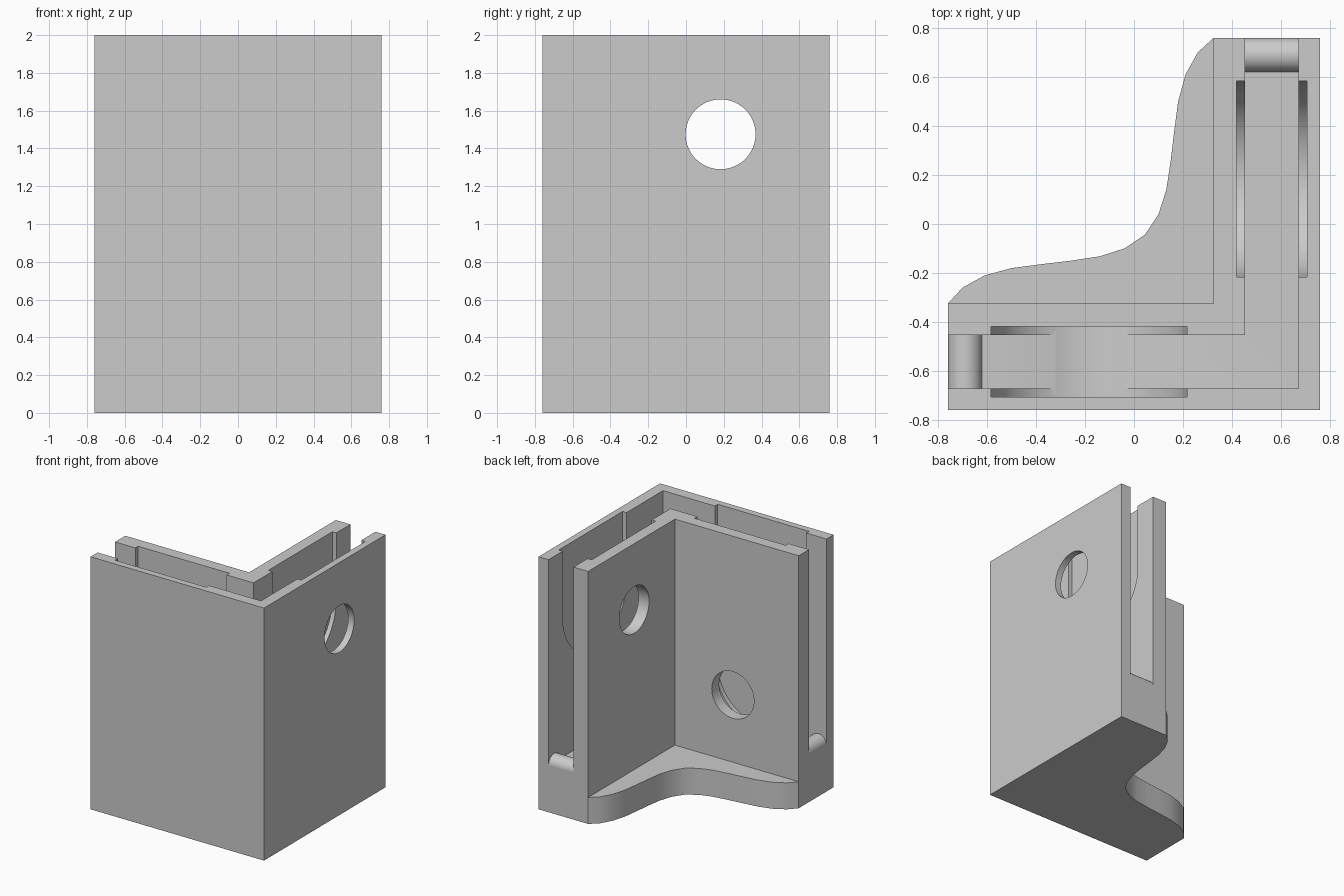
import bpy, bmesh, math

cube = bpy.data.objects.get("Cube")
if cube:
    bpy.data.objects.remove(cube, do_unlink=True)

HALF, HEIGHT = 0.76, 2.0
SLOT_IN, SLOT_OUT, INNER = 0.453, 0.672, 0.325
FLOOR, FLANGE = 0.37, 0.21
HOLE_U, HOLE_R, RECESS_R, RECESS_DEPTH = -0.183, 0.185, 0.4, 0.035

grey = bpy.data.materials.new("plain_grey")
grey.use_nodes = True
COLOUR = (0.6, 0.6, 0.6, 1)
grey.diffuse_color = COLOUR
grey.node_tree.nodes["Principled BSDF"].inputs["Base Color"].default_value = COLOUR


def prism(name, outline, low, high, place):
    """Extrude a 2D outline from low to high; place maps (a, b, depth) to x, y, z."""
    bm = bmesh.new()
    ends = [[bm.verts.new(place(a, b, d)) for a, b in outline] for d in (low, high)]
    n = len(outline)
    for ring in ends:
        bm.faces.new(ring)
    for i in range(n):
        j = (i + 1) % n
        bm.faces.new((ends[0][i], ends[0][j], ends[1][j], ends[1][i]))
    bmesh.ops.recalc_face_normals(bm, faces=bm.faces)
    mesh = bpy.data.meshes.new(name)
    bm.to_mesh(mesh)
    bm.free()
    mesh.materials.append(grey)
    obj = bpy.data.objects.new(name, mesh)
    bpy.context.scene.collection.objects.link(obj)
    return obj


def upright(a, b, d):
    return (a, b, d)


# Each arm has its own frame: u along the arm, z up, v across it
def front_arm(u, z, v):
    return (u, -v, z)


def right_arm(u, z, v):
    return (v, -u, z)


def arc(cu, cz, r, start, end, steps):
    angles = [start + (end - start) * i / steps for i in range(steps + 1)]
    return [(cu + r * math.cos(t), cz + r * math.sin(t)) for t in angles]


def circle(cu, cz, r, steps=64):
    return arc(cu, cz, r, 0, 2 * math.pi, steps)[:-1]


def ell(outer, inner, end):
    return [(end, -outer), (outer, -outer), (outer, -end),
            (inner, -end), (inner, -inner), (end, -inner)]


def cut(target, cutter):
    cutter.hide_render = True
    mod = target.modifiers.new("cut", "BOOLEAN")
    mod.operation, mod.solver, mod.object = "DIFFERENCE", "EXACT", cutter
    graph = bpy.context.evaluated_depsgraph_get()
    mesh = bpy.data.meshes.new_from_object(target.evaluated_get(graph))
    target.modifiers.clear()
    target.data = mesh
    bpy.data.objects.remove(cutter, do_unlink=True)


# Corner body with an open L-shaped slot
body = prism("corner_body", ell(HALF, INNER, -HALF), 0, HEIGHT, upright)
cut(body, prism("slot_cutter", ell(SLOT_OUT, SLOT_IN, -1), FLOOR, 2.2, upright))

# Round-bottomed recesses in both slot walls, and the holes
for place, z, hole_end in ((front_arm, 0.743, 0.55), (right_arm, 1.475, 0.9)):
    recess = arc(HOLE_U, z, RECESS_R, math.pi, 2 * math.pi, 48)
    recess += [(HOLE_U + RECESS_R, 2.2), (HOLE_U - RECESS_R, 2.2)]
    cut(body, prism("recess_cutter", recess, SLOT_IN - RECESS_DEPTH,
                    SLOT_OUT + RECESS_DEPTH, place))
    cut(body, prism("hole_cutter", circle(HOLE_U, z, HOLE_R), 0.2, hole_end, place))

# Wavy flange inside the corner, symmetric about the diagonal
wave = [(0.325, 0.76), (0.26, 0.70), (0.21, 0.61), (0.18, 0.50), (0.163, 0.37),
        (0.15, 0.26), (0.132, 0.14), (0.1, 0.04), (0.044, -0.044)]
wave += [(-y, -x) for x, y in reversed(wave[:-1])]
flange = prism("wavy_flange", wave + [(INNER, -INNER)], 0, FLANGE, upright)

# Rounded retaining bumps at the open ends of the slot
parts = [body, flange]
for name, place in (("front_bump", front_arm), ("right_bump", right_arm)):
    parts.append(prism(name, circle(-0.69, FLOOR, 0.07, 40), SLOT_IN, SLOT_OUT, place))

bpy.ops.object.select_all(action="DESELECT")
for part in parts:
    part.select_set(True)
bpy.context.view_layer.objects.active = body
bpy.ops.object.shade_smooth_by_angle(angle=math.radians(30))
